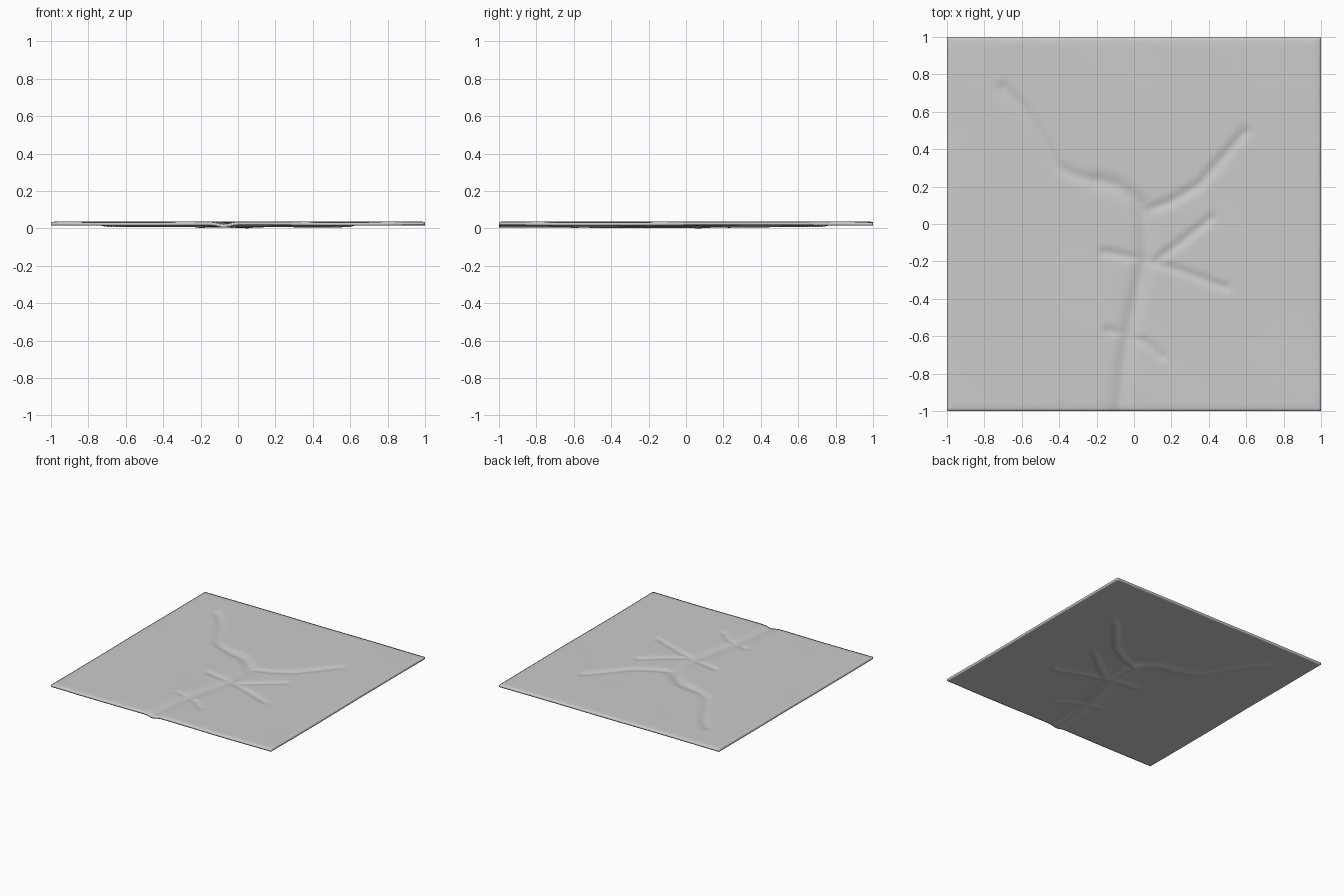
import bpy, bmesh, math
from mathutils import Vector, noise

if "Cube" in bpy.data.objects:
    bpy.data.objects.remove(bpy.data.objects["Cube"])

CELLS = 130
BASE, THICK = 0.018, 0.018

# Creases: depth, half width, path
CREASES = [
    (0.013, 0.042, [(-0.08, -1.05), (-0.06, -0.8), (-0.03, -0.58), (0.02, -0.36), (0.06, -0.18), (0.06, 0.0), (0.03, 0.11)]),
    (0.012, 0.040, [(0.06, 0.05), (0.0, 0.14), (-0.1, 0.21), (-0.2, 0.23)]),
    (0.009, 0.030, [(-0.2, 0.23), (-0.32, 0.26), (-0.41, 0.31), (-0.5, 0.47), (-0.59, 0.62), (-0.7, 0.73)]),
    (0.010, 0.027, [(0.06, 0.07), (0.2, 0.12), (0.35, 0.21), (0.48, 0.36), (0.59, 0.49)]),
    (0.009, 0.024, [(0.11, -0.2), (0.25, -0.1), (0.41, 0.03)]),
    (0.009, 0.022, [(-0.16, -0.15), (0.05, -0.19), (0.25, -0.25), (0.49, -0.34)]),
    (0.008, 0.022, [(-0.14, -0.57), (-0.03, -0.6), (0.06, -0.63), (0.15, -0.71)]),
]


def path_distance(p, path):
    """Distance to the path and the fraction of its length reached."""
    best, where = 9.0, 0.0
    for i, (a, b) in enumerate(zip(path, path[1:])):
        a, d = Vector(a), Vector(b) - Vector(a)
        t = max(0.0, min(1.0, (p - a).dot(d) / d.length_squared))
        dist = (p - a - d * t).length
        if dist < best:
            best, where = dist, (i + t) / (len(path) - 1)
    return best


def sheet_height(x, y):
    p = Vector((x, y))
    z = 0.0025 * noise.noise(Vector((x * 2 + y, y * 1.5, 0.3)))
    drops = [depth * math.exp(-(path_distance(p, path) / width) ** 2)
             for depth, width, path in CREASES]
    deepest = max(drops)
    return z - deepest - 0.2 * (sum(drops) - deepest)


def rim(x, y):
    """Ragged softening that fades in at the border."""
    edge = 1.0 - max(abs(x), abs(y))
    band = 0.03 + 0.02 * noise.noise(Vector((x * 9, y * 9, 2.0)))
    return max(0.0, 1.0 - edge / band)


# Creased sheet: a grid extruded to thickness, then displaced
bm = bmesh.new()
bmesh.ops.create_grid(bm, x_segments=CELLS, y_segments=CELLS, size=1.0)
lower = list(bm.verts)
result = bmesh.ops.extrude_face_region(bm, geom=list(bm.faces), use_keep_orig=True)
upper = [g for g in result["geom"] if isinstance(g, bmesh.types.BMVert)]
for verts, is_top in ((lower, False), (upper, True)):
    for v in verts:
        x, y = v.co.x, v.co.y
        r = rim(x, y)
        z = sheet_height(x, y)
        v.co.z = BASE + z + (THICK + 0.002 - 0.004 * r if is_top else 0.0)

# Rest the lowest point on the ground
low = min(v.co.z for v in bm.verts)
for v in bm.verts:
    v.co.z -= low
bmesh.ops.recalc_face_normals(bm, faces=bm.faces)
for f in bm.faces:
    f.smooth = True

mesh = bpy.data.meshes.new("creased_sheet")
bm.to_mesh(mesh)
bm.free()
sheet = bpy.data.objects.new("creased_sheet", mesh)
bpy.context.collection.objects.link(sheet)

grey = bpy.data.materials.new("light_grey")
grey.use_nodes = True
colour = (0.6, 0.6, 0.6, 1.0)
grey.diffuse_color = colour
grey.node_tree.nodes["Principled BSDF"].inputs["Base Color"].default_value = colour
mesh.materials.append(grey)
